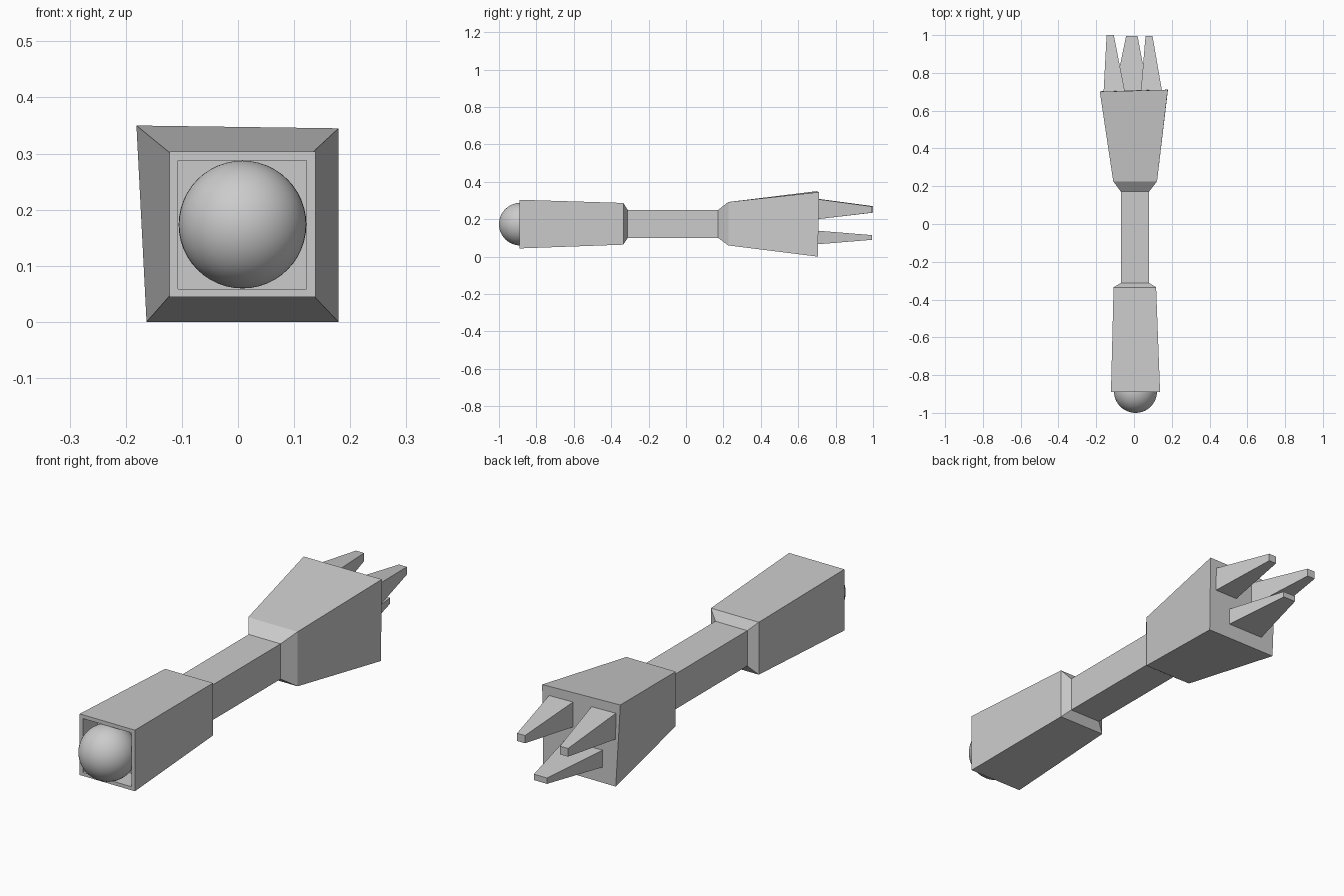
import bpy, bmesh

if "Cube" in bpy.data.objects:
    bpy.data.objects.remove(bpy.data.objects["Cube"])


def rect(y, x0, x1, z0, z1):
    return [(x0, y, z0), (x1, y, z0), (x1, y, z1), (x0, y, z1)]


def loft(name, rings):
    """Skin a run of four-sided sections and cap both ends."""
    bm = bmesh.new()
    loops = [[bm.verts.new(p) for p in r] for r in rings]
    for a, b in zip(loops, loops[1:]):
        for i in range(4):
            j = (i + 1) % 4
            bm.faces.new((a[i], a[j], b[j], b[i]))
    bm.faces.new(loops[0])
    bm.faces.new(loops[-1])
    bmesh.ops.recalc_face_normals(bm, faces=bm.faces)
    mesh = bpy.data.meshes.new(name)
    bm.to_mesh(mesh)
    bm.free()
    obj = bpy.data.objects.new(name, mesh)
    bpy.context.collection.objects.link(obj)
    return obj


# Body: recessed socket, grip, neck and flared, slightly skewed head
loft("body", [
    rect(-0.79, -0.107, 0.122, 0.059, 0.288),
    rect(-0.89, -0.107, 0.122, 0.059, 0.288),
    rect(-0.89, -0.122, 0.138, 0.044, 0.304),
    rect(-0.335, -0.108, 0.117, 0.064, 0.287),
    rect(-0.312, -0.07, 0.08, 0.10, 0.25),
    rect(0.172, -0.07, 0.08, 0.10, 0.25),
    rect(0.226, -0.11, 0.122, 0.06, 0.292),
    [(-0.163, 0.705, 0), (0.179, 0.705, 0), (0.179, 0.711, 0.345), (-0.181, 0.70, 0.35)],
])

# Prongs: base and tip extents (x0, x1, z0, z1)
prongs = {
    "prong_left": ((-0.161, -0.048, 0.20, 0.31), (-0.145, -0.107, 0.235, 0.27)),
    "prong_right": ((0.036, 0.149, 0.20, 0.308), (0.061, 0.098, 0.235, 0.268)),
    "prong_lower": ((-0.103, 0.074, 0.066, 0.139), (-0.042, 0.019, 0.09, 0.115)),
}
for name, (base, tip) in prongs.items():
    loft(name, [rect(0.70, *base), rect(1.0 if name == "prong_left" else 0.995, *tip)])

# Ball seated in the socket
bpy.ops.mesh.primitive_uv_sphere_add(segments=48, ring_count=24, radius=0.1138,
                                     location=(0.008, -0.8862, 0.1735))
bpy.context.object.name = "ball"
bpy.ops.object.shade_smooth()
